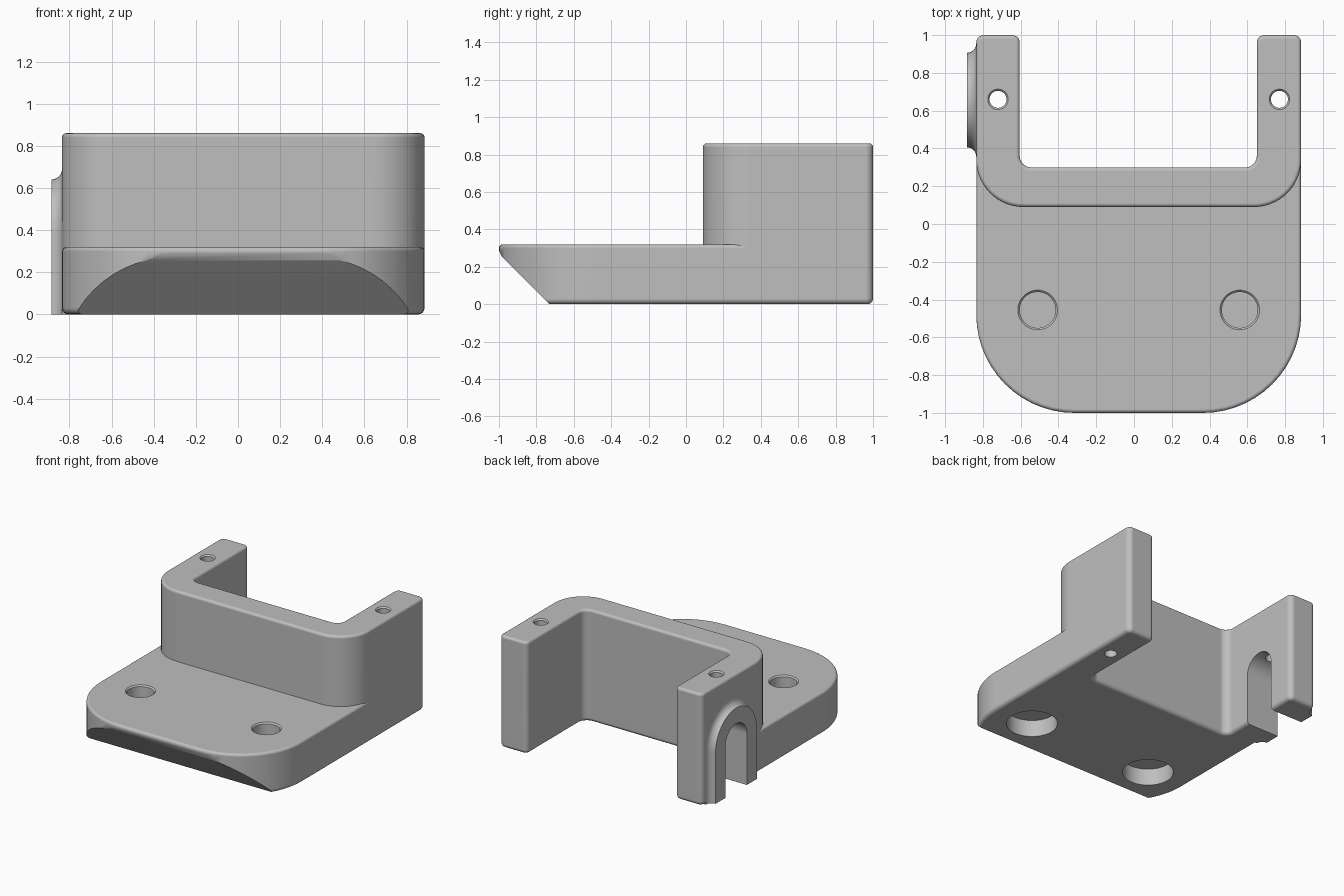
import bpy, bmesh, math
from mathutils import Vector

if "Cube" in bpy.data.objects:
    bpy.data.objects.remove(bpy.data.objects["Cube"], do_unlink=True)

grey = bpy.data.materials.new("light_grey")
grey.use_nodes = True
COLOUR = (0.52, 0.52, 0.52, 1)
grey.diffuse_color = COLOUR
grey.node_tree.nodes["Principled BSDF"].inputs["Base Color"].default_value = COLOUR


def loft(name, rings, cuts=()):
    """Closed solid through equal-length rings, optionally sliced by planes."""
    bm = bmesh.new()
    loops = [[bm.verts.new(p) for p in ring] for ring in rings]
    n = len(loops[0])
    for a, b in zip(loops, loops[1:]):
        for i in range(n):
            j = (i + 1) % n
            bm.faces.new((a[i], a[j], b[j], b[i]))
    bm.faces.new(loops[0][::-1])
    bm.faces.new(loops[-1])
    for co, no in cuts:
        geom = bm.verts[:] + bm.edges[:] + bm.faces[:]
        bmesh.ops.bisect_plane(bm, geom=geom, dist=1e-5, plane_co=co,
                               plane_no=Vector(no).normalized(), clear_outer=True)
        bmesh.ops.holes_fill(bm, edges=[e for e in bm.edges if e.is_boundary], sides=0)
    bmesh.ops.recalc_face_normals(bm, faces=bm.faces[:])
    mesh = bpy.data.meshes.new(name)
    bm.to_mesh(mesh)
    bm.free()
    mesh.materials.append(grey)
    obj = bpy.data.objects.new(name, mesh)
    bpy.context.collection.objects.link(obj)
    return obj


def outline(corners, inset, z, seg=14):
    """Counter-clockwise right-angled outline with rounded corners, moved inward."""
    ring = []
    for i, (x, y, r) in enumerate(corners):
        p = Vector((x, y))
        d1 = (p - Vector(corners[i - 1][:2])).normalized()
        d2 = (Vector(corners[(i + 1) % len(corners)][:2]) - p).normalized()
        n1, n2 = Vector((-d1.y, d1.x)), Vector((-d2.y, d2.x))
        s = 1 if d1.cross(d2) > 0 else -1
        r -= s * inset
        centre = p + (n1 + n2) * (inset + s * r)
        for k in range(seg + 1):
            t = math.pi / 2 * k / seg
            q = centre - s * r * (n1 * math.cos(t) + n2 * math.sin(t))
            ring.append((q.x, q.y, z))
    return ring


def edge_round(z, e, up):
    """(height, inset) steps of a rounded rim at height z."""
    steps = [(z + up * e * (1 - math.cos(t)), e * (1 - math.sin(t)))
             for t in (math.pi / 8 * k for k in range(5))]
    return steps if up > 0 else steps[::-1]


def u_shape(front, radius):
    return [(-.835, front, radius), (.885, front, radius), (.885, 1, .04), (.65, 1, .04),
            (.65, .30, .06), (-.605, .30, .06), (-.605, 1, .04), (-.835, 1, .04)]


def arch(r, x, bottom):
    """Round-topped doorway outline standing at x."""
    top = [(x, .656 + r * math.cos(a), .39 + r * math.sin(a))
           for a in (math.pi * k / 32 for k in range(33))]
    return top + [(x, .656 - r, bottom), (x, .656 + r, bottom)]


def bore(name, x, y, levels):
    """Round cutter from (height, radius) levels."""
    return loft(name, [[(x + r * math.cos(a), y + r * math.sin(a), z)
                        for a in (math.tau * k / 48 for k in range(48))] for z, r in levels])


# Base plate: rounded nose, two rear arms, sloped underside at the front
plate = loft("base_plate",
             [outline(u_shape(-1, .52), d, z)
              for z, d in edge_round(0, .03, 1) + edge_round(.32, .02, -1)],
             cuts=[((0, -1, .27), (0, -1, -1)), ((0, -.992, .27), (0, -.92, -.38))])

# Upright U-shaped wall
wall = loft("upright_wall",
            [outline(u_shape(.09, .25), d, z)
             for z, d in [(.29, 0)] + edge_round(.86, .02, -1)])

# Arched boss flaring into the side of the right arm
flare = [(-.885 + .05 * math.sin(t), .30 - .05 * math.cos(t))
         for t in (math.pi / 12 * k for k in range(7))]
boss = loft("slot_boss", [arch(r, x, 0) for x, r in flare + [(-.79, .30)]])

# Cutters: cable slot, arm screw holes, plate recesses above and below
slot = loft("slot_cutter", [arch(.13, x, -.1) for x in (-1, -.5)])
screws = [bore("screw_cutter", x, .66, [(-.1, .045), (.85, .045), (.861, .055), (.9, .055)])
          for x in (-.72, .77)]
recesses = []
for x in (-.51, .56):
    recesses.append(bore("top_recess_cutter", x, -.455,
                         [(.22, .095), (.31, .095), (.321, .106), (.4, .106)]))
    recesses.append(bore("bottom_recess_cutter", x, -.455, [(-.1, .18), (.13, .18)]))

for obj, cutters in ((plate, [slot] + screws + recesses), (wall, [slot] + screws), (boss, [slot])):
    bpy.ops.object.select_all(action='DESELECT')
    obj.select_set(True)
    bpy.context.view_layer.objects.active = obj
    for cutter in cutters:
        mod = obj.modifiers.new("cut", 'BOOLEAN')
        mod.operation = 'DIFFERENCE'
        mod.solver = 'EXACT'
        mod.object = cutter
        bpy.ops.object.modifier_apply(modifier=mod.name)
    bpy.ops.object.shade_smooth_by_angle(angle=math.radians(35))
    normals = obj.modifiers.new("flat_face_normals", 'WEIGHTED_NORMAL')
    normals.keep_sharp = True

for cutter in [slot] + screws + recesses:
    cutter.hide_render = True
    bpy.data.objects.remove(cutter, do_unlink=True)
